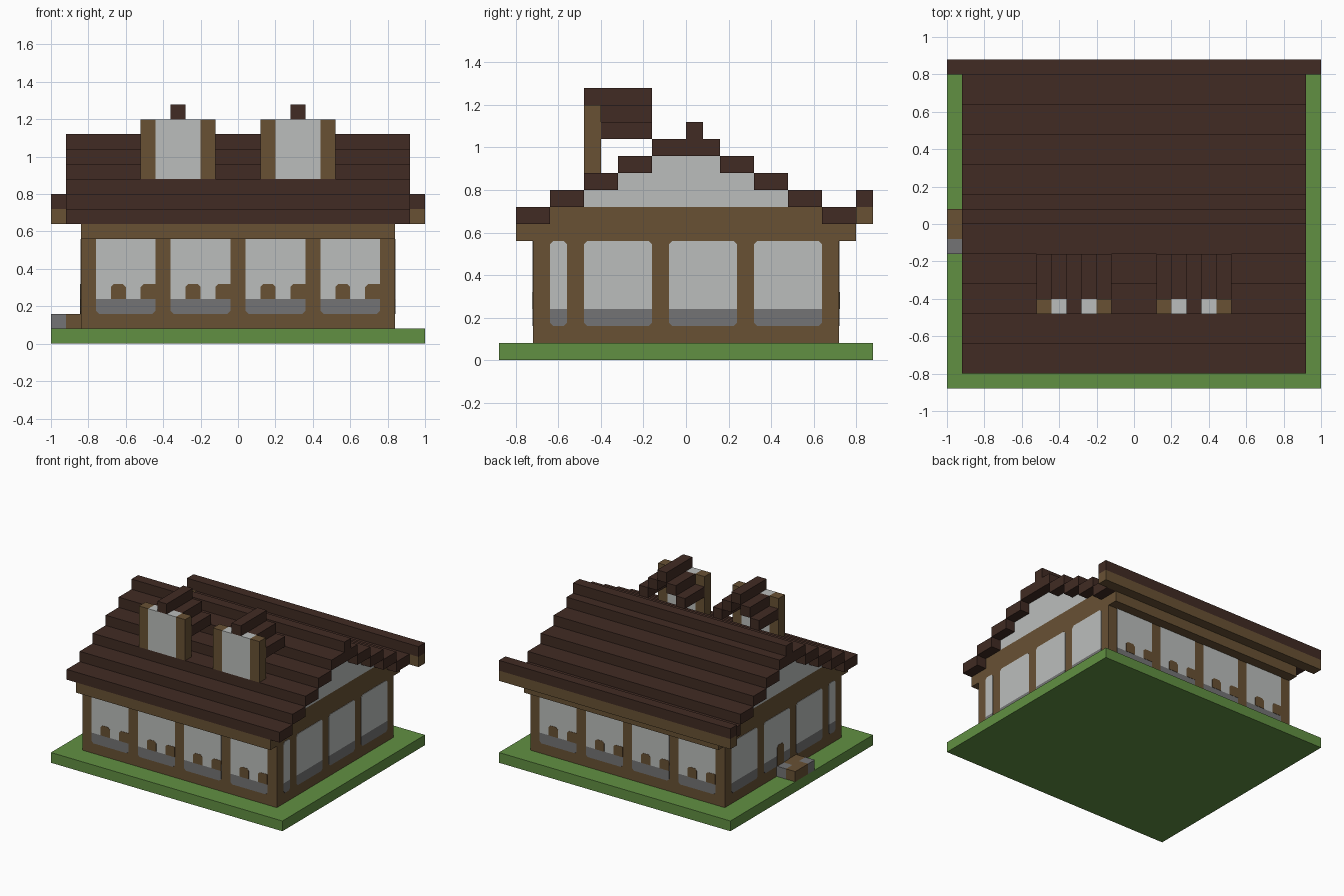
import bpy, bmesh, math
from mathutils import Matrix, Vector

old = bpy.data.objects.get("Cube")
if old:
    bpy.data.objects.remove(old, do_unlink=True)

V = 0.08  # block size


def make_material(name, rgb):
    lin = [((c / 255 + 0.055) / 1.055) ** 2.4 for c in rgb]
    mat = bpy.data.materials.new(name)
    mat.use_nodes = True
    mat.diffuse_color = (*lin, 1)
    bsdf = next(n for n in mat.node_tree.nodes if n.type == 'BSDF_PRINCIPLED')
    bsdf.inputs["Base Color"].default_value = (*lin, 1)
    bsdf.inputs["Roughness"].default_value = 0.9
    return mat


grass = make_material("grass_green", (97, 144, 66))
shingle = make_material("dark_roof_brown", (65, 43, 35))
timber = make_material("timber_brown", (104, 81, 52))
plaster = make_material("pale_grey", (187, 190, 188))
stone = make_material("stone_grey", (116, 116, 117))


def add_object(name, bm, mat):
    bmesh.ops.recalc_face_normals(bm, faces=bm.faces[:])
    mesh = bpy.data.meshes.new(name)
    bm.to_mesh(mesh)
    bm.free()
    mesh.materials.append(mat)
    obj = bpy.data.objects.new(name, mesh)
    bpy.context.collection.objects.link(obj)
    return obj


def box(name, mat, x, y, z):
    """Box from (low, high) ranges counted in blocks."""
    ranges = [x, y, z]
    centre = Vector([(a + b) / 2 * V for a, b in ranges])
    size = Vector([(b - a) * V for a, b in ranges])
    bm = bmesh.new()
    bmesh.ops.create_cube(bm, size=1, matrix=Matrix.Translation(centre) @ Matrix.Diagonal((*size, 1)))
    return add_object(name, bm, mat)


def plate(name, mat, side, u, z, cut, thick):
    """Thin wall plate; cut lists the clipped corners (bl, br, tr, tl)."""
    angle, depth = side
    c = 0.016
    corners = [("bl", u[0], z[0], 1, 1), ("br", u[1], z[0], -1, 1),
               ("tr", u[1], z[1], -1, -1), ("tl", u[0], z[1], 1, -1)]
    outline = []
    for key, a, b, da, db in corners:
        a, b = a * V, b * V
        if key in cut:
            pair = [(a + da * c, b), (a, b + db * c)]
            outline += pair if key in ("br", "tl") else pair[::-1]
            if key in ("br", "tl"):
                outline[-2:] = pair
        else:
            outline.append((a, b))
    bm = bmesh.new()
    face = bm.faces.new([bm.verts.new((a, -depth * V, b)) for a, b in outline])
    out = bmesh.ops.extrude_face_region(bm, geom=[face])
    moved = [v for v in out["geom"] if isinstance(v, bmesh.types.BMVert)]
    bmesh.ops.translate(bm, verts=moved, vec=(0, -thick, 0))
    bmesh.ops.transform(bm, verts=bm.verts[:], matrix=Matrix.Rotation(angle, 4, 'Z'))
    return add_object(name, bm, mat)


# Ground and house body
half = 10.5
box("lawn", grass, (-12.5, 12.5), (-11, 11), (0, 1))
box("timber_walls", timber, (-half, half), (-9, 9), (1, 8))
box("upper_wall_band", timber, (-half, half), (-8, 8), (8, 9))
for name, y in (("front_eave_beam", (-10, -9)), ("back_eave_beam", (9, 10))):
    box(name, timber, (-half, half), y, (7, 8))

# Stepped gable and roof courses
for i, reach in enumerate((6, 4, 2)):
    box(f"gable_course_{i + 1}", plaster, (-half, half), (-reach, reach), (9 + i, 10 + i))
for i in range(4):
    inner, outer = 8 - 2 * i, 10 - 2 * i
    box(f"front_roof_course_{i + 1}", shingle, (-11.5, 11.5), (-outer, -inner), (8 + i, 9 + i))
    box(f"back_roof_course_{i + 1}", shingle, (-11.5, 11.5), (inner, outer), (8 + i, 9 + i))
box("roof_top_course", shingle, (-11.5, 11.5), (-2, 2), (12, 13))
box("roof_ridge", shingle, (-11.5, 11.5), (0, 1), (13, 14))

# Back gutter board
box("back_gutter_support", timber, (-12.5, 12.5), (10, 11), (8, 9))
box("back_gutter_cap", shingle, (-12.5, 12.5), (10, 11), (9, 10))

# Dormers
for label, cx in (("right", -4), ("left", 4)):
    box(f"{label}_dormer_panel", plaster, (cx - 1.5, cx + 1.5), (-6, -5), (11, 15))
    box(f"{label}_dormer_ridge", shingle, (cx - 0.5, cx + 0.5), (-6, -2), (15, 16))
    for s, end in ((-1, "outer"), (1, "inner")):
        def span(a, b):
            return tuple(sorted((cx + s * a, cx + s * b)))
        box(f"{label}_dormer_post_{end}", timber, span(1.5, 2.5), (-6, -5), (11, 15))
        box(f"{label}_dormer_upper_slope_{end}", shingle, span(0.5, 1.5), (-5, -2), (14, 15))
        box(f"{label}_dormer_lower_slope_{end}", shingle, span(1.5, 2.5), (-5, -2), (13, 14))

# Windows
THIN, THICK = 0.003, 0.005


def window(name, side, u, top_cut):
    plate(name + "_pane", plaster, side, u, (3, 7), top_cut, THIN)
    plate(name + "_sill", stone, side, u, (2, 3), ("bl", "br"), THIN)


long_sides = {"front": (0, 9), "back": (math.pi, 9)}
for label, side in long_sides.items():
    for i in range(4):
        u = -9.5 + 5 * i
        name = f"{label}_window_{i + 1}"
        window(name, side, (u, u + 4), ())
        plate(name + "_middle_block", timber, side, (u + 1, u + 2), (3, 4), ("tl", "tr"), THICK)
        plate(name + "_end_block", timber, side, (u + 3, u + 4), (3, 4), ("tl",), THICK)

left_side = (math.pi / 2, half)
right_side = (-math.pi / 2, half)
for i, (a, b) in enumerate(((-8, -7), (-6, -2), (-1, 3), (4, 8))):
    window(f"left_window_{i + 1}", left_side, (a, b), ("tl", "tr"))
    window(f"right_window_{i + 1}", right_side, (-b, -a), ("tl", "tr"))
plate("right_door_block", timber, right_side, (-1, 0), (2, 4), ("tl", "tr"), THICK)

# Doorstep of mixed blocks
box("step_outer_timber", timber, (-12.5, -11.5), (-1, 1), (1, 2))
box("step_outer_stone", stone, (-12.5, -11.5), (-2, -1), (1, 2))
box("step_inner_timber", timber, (-11.5, -half), (-2, 0), (1, 2))
box("step_inner_stone", stone, (-11.5, -half), (0, 1), (1, 2))
